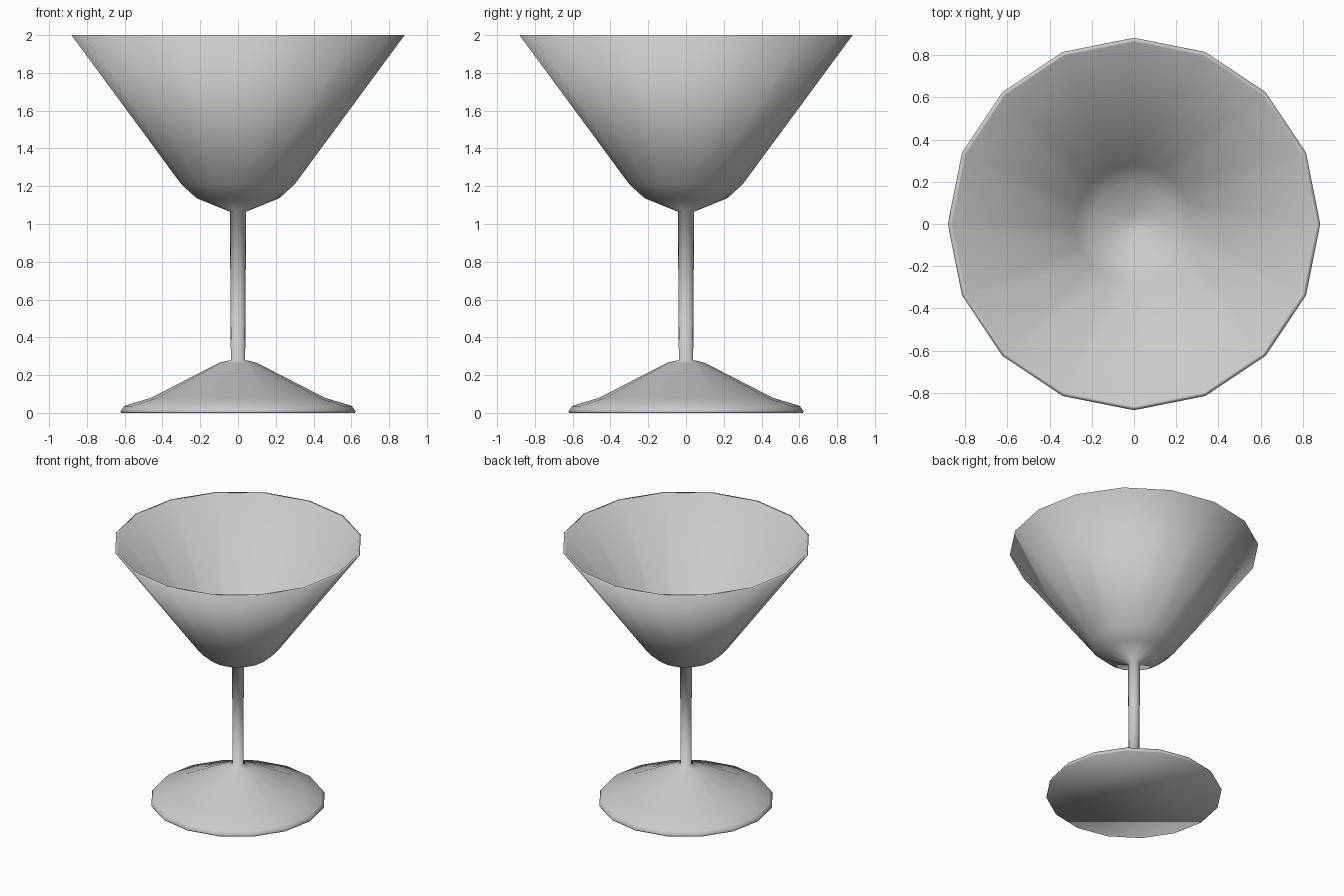
import bpy, bmesh
from math import cos, sin, pi

if "Cube" in bpy.data.objects:
    bpy.data.objects.remove(bpy.data.objects["Cube"])

SIDES = 16


def lathe(name, profile):
    """Revolve (radius, z) points around z; radius 0 makes a pole, open start is capped."""
    bm = bmesh.new()
    rings = []
    for r, z in profile:
        if r == 0:
            rings.append([bm.verts.new((0, 0, z))] * SIDES)
        else:
            rings.append([bm.verts.new((r * cos(2 * pi * i / SIDES),
                                        r * sin(2 * pi * i / SIDES), z))
                          for i in range(SIDES)])
    for a, b in zip(rings, rings[1:]):
        for i in range(SIDES):
            j = (i + 1) % SIDES
            corners = list(dict.fromkeys((a[i], a[j], b[j], b[i])))
            bm.faces.new(corners)
    bm.faces.new(rings[0][::-1])
    for f in bm.faces:
        f.smooth = True
    mesh = bpy.data.meshes.new(name)
    bm.to_mesh(mesh)
    bm.free()
    obj = bpy.data.objects.new(name, mesh)
    bpy.context.collection.objects.link(obj)
    return obj


# Foot, stem, outer bowl, rim and inner bowl as one continuous profile
foot = [(0.62, 0.0), (0.622, 0.01), (0.602, 0.037), (0.46, 0.08), (0.10, 0.265)]
stem = [(0.038, 0.28), (0.043, 1.065)]
bowl_outside = [(0.22, 1.137), (0.30, 1.21), (0.882, 2.0)]
bowl_inside = [(0.862, 2.0), (0.28, 1.22), (0.20, 1.157), (0.04, 1.09), (0, 1.085)]
lathe("cocktail_glass", foot + stem + bowl_outside + bowl_inside)
